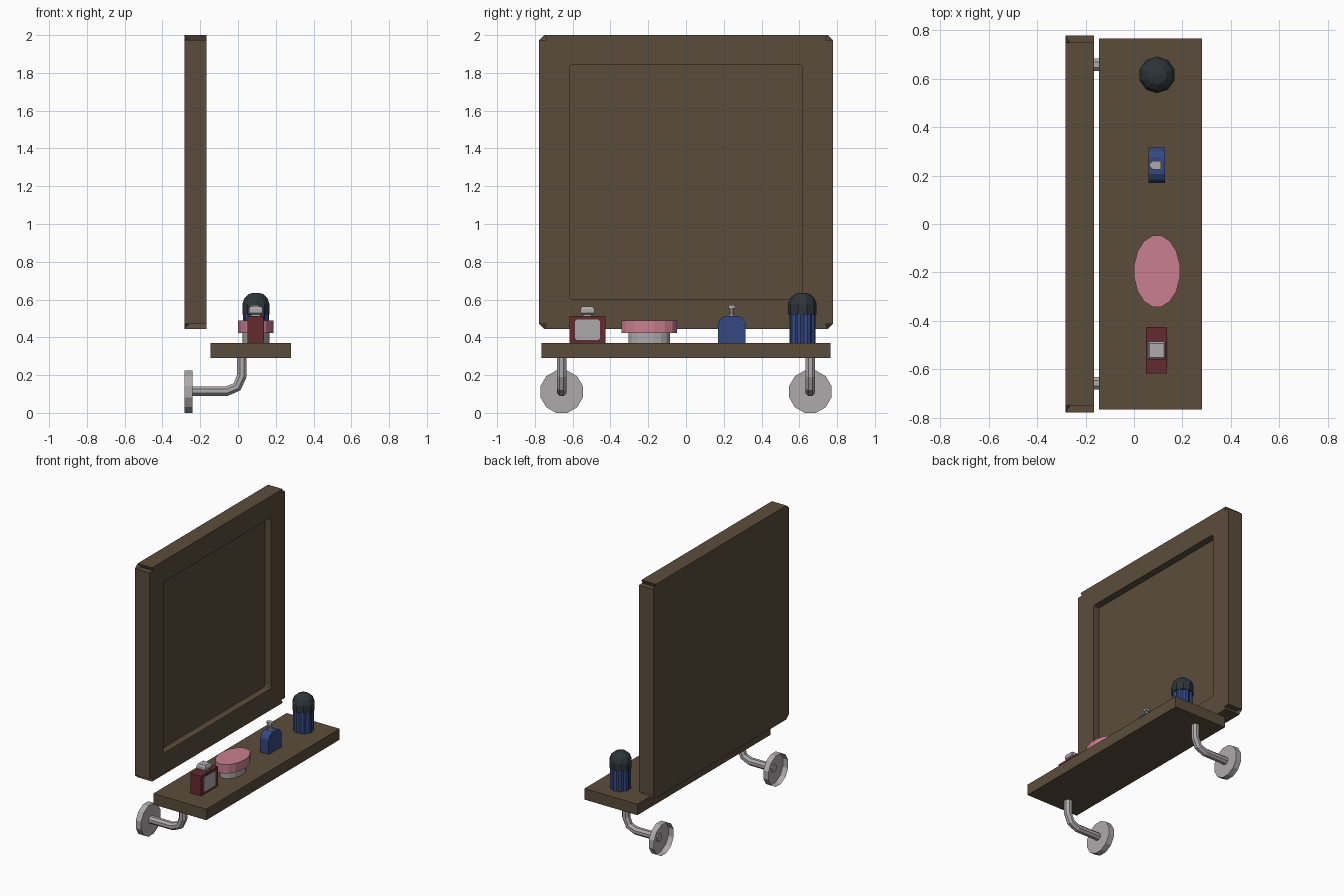
import bpy, bmesh, math
from mathutils import Vector

if "Cube" in bpy.data.objects:
    bpy.data.objects.remove(bpy.data.objects["Cube"])


def material(name, rgb):
    m = bpy.data.materials.new(name)
    m.diffuse_color = (*rgb, 1)
    m.use_nodes = True
    m.node_tree.nodes["Principled BSDF"].inputs["Base Color"].default_value = m.diffuse_color
    return m


WOOD = material("brown_wood", (0.105, 0.073, 0.044))
METAL = material("grey_metal", (0.42, 0.40, 0.41))
BLUE = material("blue", (0.034, 0.066, 0.22))
DARK = material("dark_slate", (0.026, 0.036, 0.042))
PINK = material("pink", (0.58, 0.21, 0.28))
RED = material("dark_red", (0.125, 0.024, 0.028))


def finish(name, bm, mat):
    bmesh.ops.recalc_face_normals(bm, faces=bm.faces)
    me = bpy.data.meshes.new(name)
    bm.to_mesh(me)
    bm.free()
    me.materials.append(mat)
    ob = bpy.data.objects.new(name, me)
    bpy.context.collection.objects.link(ob)
    return ob


def band(bm, a, b):
    """Quads between two closed rings of equal size."""
    for i in range(len(a)):
        j = (i + 1) % len(a)
        bm.faces.new((a[i], a[j], b[j], b[i]))


def loft(name, rings, mat, open_start=False):
    """Skin a stack of equal-sized point rings and cap the ends."""
    bm = bmesh.new()
    vs = [[bm.verts.new(p) for p in r] for r in rings]
    for a, b in zip(vs, vs[1:]):
        band(bm, a, b)
    if not open_start:
        bm.faces.new(vs[0])
    bm.faces.new(vs[-1])
    return finish(name, bm, mat)


def box(name, x0, x1, y0, y1, z0, z1, mat):
    return loft(name, [[(x0, y0, z), (x1, y0, z), (x1, y1, z), (x0, y1, z)]
                       for z in (z0, z1)], mat)


def turned(name, cx, cy, profile, sides, mat, aspect=1.0, groove=1.0):
    """Round or oval solid about z; profile holds (x radius, z).
    Every third corner is pulled in by the groove factor."""
    ang = [(2 * math.pi * (i + 0.5) / sides, groove if i % 3 == 0 else 1.0)
           for i in range(sides)]
    return loft(name, [[(cx + r * g * math.cos(a), cy + r * g * aspect * math.sin(a), z)
                        for a, g in ang] for r, z in profile], mat)


# Mirror: flat-backed block, mitre-notched corners, recessed front
CZ = 1.2225
FRONT, BACK, RECESS = -0.166, -0.283, -0.216


def corners(pts, x):
    """Repeat one corner's (y, z) points around the rectangle by mirroring."""
    out = []
    for sy, sz in ((1, 1), (-1, 1), (-1, -1), (1, -1)):
        order = pts if sy * sz > 0 else pts[::-1]
        out += [(x, sy * y, CZ + sz * z) for y, z in order]
    return out


A, N, B = (0.779, 0.751), (0.738, 0.751), (0.75, 0.7775)
bm = bmesh.new()


def ring(pts, x):
    return [bm.verts.new(p) for p in corners(pts, x)]


front = ring([A, N, B], FRONT)
rear = ring([A, N, B], BACK)
for i in range(1, 12, 3):
    rear[i].co.x = -0.258
inner = ring([(0.617, 0.608), (0.612, 0.618), (0.603, 0.622)], FRONT)
floor = ring([(0.617, 0.608), (0.612, 0.618), (0.603, 0.622)], RECESS)
band(bm, rear, front)
band(bm, front, inner)
band(bm, inner, floor)
bm.faces.new(floor)
bm.faces.new([v for i, v in enumerate(rear) if i % 3 != 1])
for i in range(0, 12, 3):
    bm.faces.new(rear[i:i + 3])
finish("mirror_frame", bm, WOOD)

# Shelf board
box("shelf", -0.145, 0.281, -0.766, 0.766, 0.29, 0.37, WOOD)

# Wall brackets: open-backed flange and bent pipe
for s, side in ((1, "right"), (-1, "left")):
    y = s * 0.658
    ang = [2 * math.pi * (i + 0.5) / 12 for i in range(12)]
    R, zc = 0.116, 0.112
    loft("flange_" + side, [[(x, y + R * math.cos(a), zc + R * math.sin(a)) for a in ang]
                            for x in (-0.283, -0.24)], METAL, open_start=True)
    path = [(-0.25, 0.115), (-0.06, 0.115), (-0.005, 0.138), (0.02, 0.195), (0.02, 0.295)]
    rings = []
    for i, (x, z) in enumerate(path):
        p = Vector(path[min(i + 1, 4)]) - Vector((x, z))
        q = Vector((x, z)) - Vector(path[max(i - 1, 0)])
        t = (p.normalized() + q.normalized()).normalized()
        rings.append([(x - t.y * 0.028 * math.sin(a), y + 0.028 * math.cos(a),
                       z + t.x * 0.028 * math.sin(a))
                      for a in [math.pi * (k + 0.5) / 4 for k in range(8)]])
    loft("pipe_" + side, rings, METAL)

# Square red bottle with label plate, neck and stopper
box("square_bottle", 0.049, 0.136, -0.618, -0.426, 0.37, 0.513, RED)
c = 0.008
y0, y1, z0, z1 = -0.588, -0.456, 0.387, 0.494
plate = [(y0 + c, z0), (y1 - c, z0), (y1, z0 + c), (y1, z1 - c),
         (y1 - c, z1), (y0 + c, z1), (y0, z1 - c), (y0, z0 + c)]
loft("bottle_label", [[(x, y, z) for y, z in plate] for x in (0.134, 0.138)], METAL)
box("bottle_neck", 0.07, 0.12, -0.545, -0.5, 0.51, 0.53, METAL)


def square(h, z):
    return [(0.094 + a * h, -0.522 + b * h, z) for a, b in ((-1, -1), (1, -1), (1, 1), (-1, 1))]


loft("bottle_stopper", [square(0.028, 0.522), square(0.037, 0.53),
                        square(0.037, 0.55), square(0.029, 0.562)], METAL)

# Oval powder box
turned("oval_box_base", 0.095, -0.195, [(0.072, 0.368), (0.072, 0.43)], 16, METAL, 1.55)
turned("oval_box_lid", 0.095, -0.195, [(0.096, 0.424), (0.096, 0.488)], 16, PINK, 1.56)

# Arched blue pump bottle
arch = [(-0.073, 0.37), (0.073, 0.37), (0.073, 0.475), (0.058, 0.5), (0.035, 0.514),
        (-0.035, 0.514), (-0.058, 0.5), (-0.073, 0.475)]
loft("pump_bottle", [[(x, 0.242 + y, z) for y, z in arch] for x in (0.06, 0.129)], BLUE)
turned("pump_stem", 0.094, 0.24, [(0.018, 0.51), (0.011, 0.522), (0.011, 0.558)], 8, METAL)
spout = [(0.064, 0.006), (0.078, 0.017), (0.111, 0.017)]
outline = [(x, 0.243 - w) for x, w in spout] + [(x, 0.243 + w) for x, w in reversed(spout)]
loft("pump_spout", [[(x, y, z) for x, y in outline] for z in (0.553, 0.57)], METAL)

# Grooved round can with domed cap
turned("round_can", 0.095, 0.616, [(0.069, 0.368), (0.069, 0.54)], 24, BLUE, groove=0.88)
turned("can_cap", 0.095, 0.616, [(0.076, 0.522), (0.076, 0.575), (0.064, 0.608),
                                 (0.04, 0.629), (0.014, 0.636)], 10, DARK)
